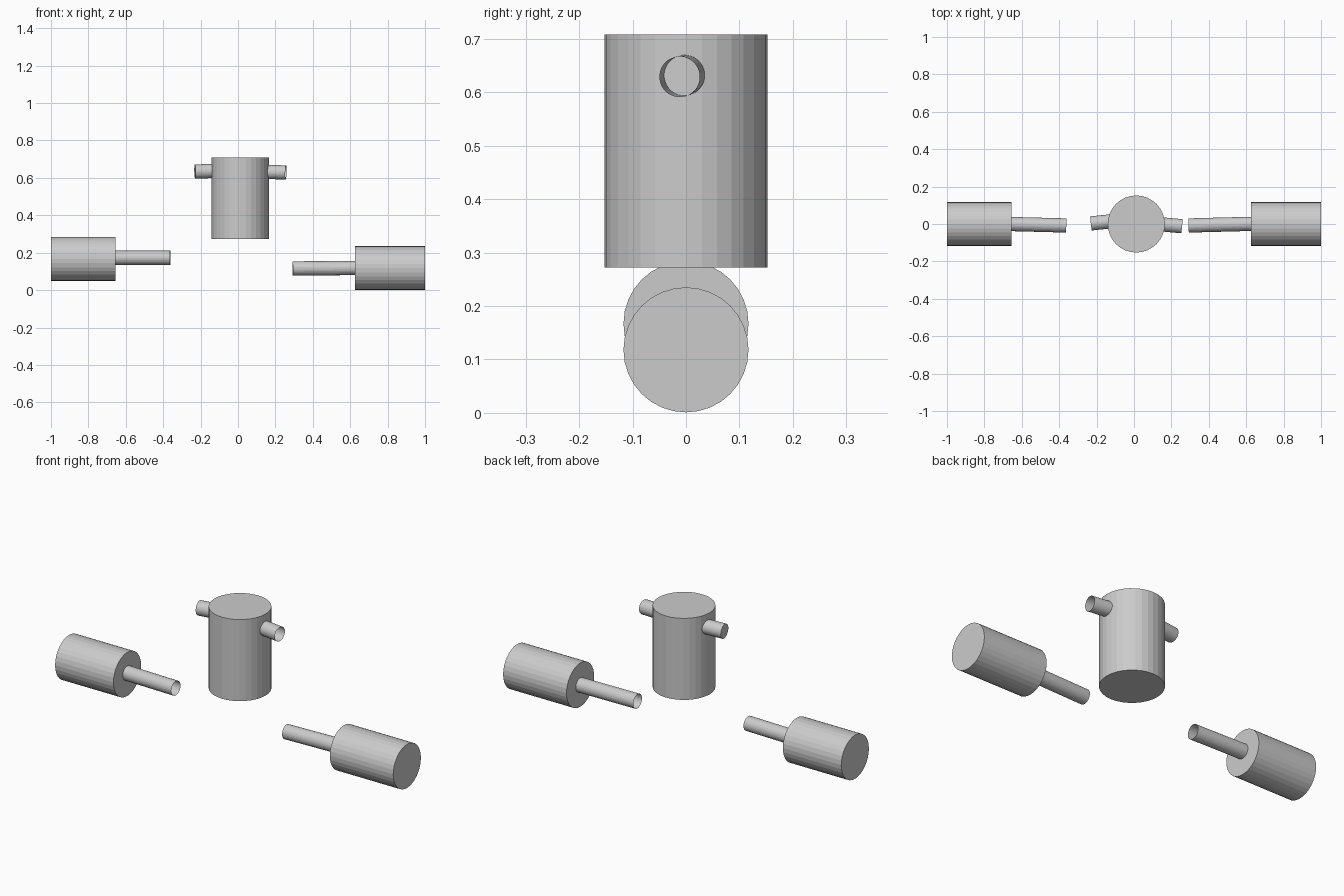
import bpy
import bmesh
from mathutils import Vector

if "Cube" in bpy.data.objects:
    bpy.data.objects.remove(bpy.data.objects["Cube"])

grey = bpy.data.materials.new("plain grey")
grey.diffuse_color = (0.6, 0.6, 0.6, 1)
grey.use_nodes = True
grey.node_tree.nodes["Principled BSDF"].inputs["Base Color"].default_value = grey.diffuse_color


def cylinder(name, start, end, radius, cap_start=True, cap_end=True, sides=32):
    """Flat-faced cylinder from start to end, with optional end caps."""
    start, end = Vector(start), Vector(end)
    axis = end - start
    bm = bmesh.new()
    bmesh.ops.create_cone(bm, cap_ends=True, segments=sides, radius1=radius,
                          radius2=radius, depth=axis.length)
    bm.normal_update()
    open_ends = [f for f in bm.faces
                 if (f.normal.z < -0.9 and not cap_start)
                 or (f.normal.z > 0.9 and not cap_end)]
    bmesh.ops.delete(bm, geom=open_ends, context='FACES_ONLY')
    mesh = bpy.data.meshes.new(name)
    bm.to_mesh(mesh)
    bm.free()
    mesh.materials.append(grey)
    obj = bpy.data.objects.new(name, mesh)
    obj.location = (start + end) / 2
    obj.rotation_mode = 'QUATERNION'
    obj.rotation_quaternion = Vector((0, 0, 1)).rotation_difference(axis)
    bpy.context.collection.objects.link(obj)
    return obj


# Upright body
cylinder("body", (0.012, 0, 0.272), (0.012, 0, 0.708), 0.1525)

# Short side pegs: the right one is hollow at its tip, the left one closed
cylinder("right_peg", (0.15, -0.002, 0.632), (0.256, -0.012, 0.629), 0.038,
         cap_end=False)
cylinder("left_peg", (-0.125, 0.014, 0.637), (-0.23, 0.003, 0.634), 0.038,
         cap_start=False)

# Outer blocks lying on their sides
cylinder("left_block", (-1, 0, 0.167), (-0.655, 0, 0.167), 0.117)
cylinder("right_block", (0.625, 0, 0.118), (1, 0, 0.118), 0.117)

# Rods pointing inward from the blocks, open at the tips
cylinder("left_rod", (-0.665, 0, 0.173), (-0.362, -0.008, 0.173), 0.038,
         cap_end=False)
cylinder("right_rod", (0.635, 0.001, 0.118), (0.292, -0.008, 0.116), 0.038,
         cap_end=False)
